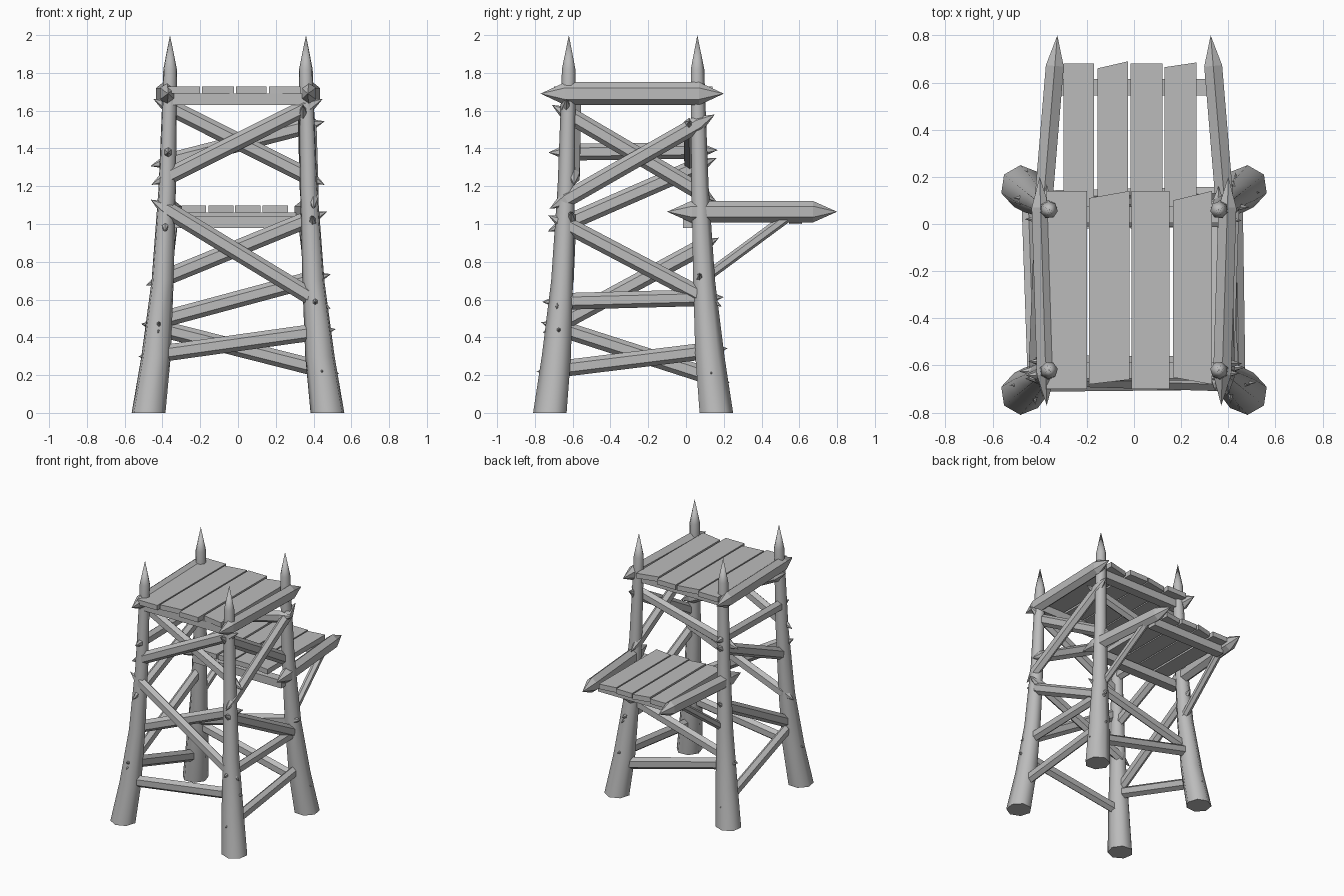
import bpy, bmesh, math
from mathutils import Vector

cube = bpy.data.objects.get("Cube")
if cube:
    bpy.data.objects.remove(cube, do_unlink=True)

# Single weathered grey for all timber
wood = bpy.data.materials.new("grey_wood")
wood.use_nodes = True
GREY = (0.5, 0.5, 0.5, 1)
wood.diffuse_color = GREY
wood.node_tree.nodes["Principled BSDF"].inputs["Base Color"].default_value = GREY


def finish(bm, name, smooth=0):
    bmesh.ops.recalc_face_normals(bm, faces=bm.faces)
    mesh = bpy.data.meshes.new(name)
    bm.to_mesh(mesh)
    bm.free()
    obj = bpy.data.objects.new(name, mesh)
    bpy.context.collection.objects.link(obj)
    mesh.materials.append(wood)
    if smooth:
        bpy.ops.object.select_all(action='DESELECT')
        obj.select_set(True)
        bpy.context.view_layer.objects.active = obj
        bpy.ops.object.shade_smooth_by_angle(angle=math.radians(smooth))
    return obj


def loft(bm, rings):
    """Skin a list of vertex rings; a one-vertex ring makes a point."""
    for a, b in zip(rings, rings[1:]):
        n = max(len(a), len(b))
        for i in range(n):
            j = (i + 1) % n
            if len(a) == 1:
                bm.faces.new((a[0], b[i], b[j]))
            elif len(b) == 1:
                bm.faces.new((a[i], a[j], b[0]))
            else:
                bm.faces.new((a[i], a[j], b[j], b[i]))
    for ring in (rings[0], rings[-1]):
        if len(ring) > 1:
            bm.faces.new(ring)


def log(name, start, end, width=0.06, height=0.08, tip=0.1, sides=6):
    """Straight timber between two points, sharpened at both ends."""
    start, end = Vector(start), Vector(end)
    d = end - start
    turn = d.to_track_quat('Z', 'Y')
    bm = bmesh.new()

    def ring(t):
        c = start + d.normalized() * t
        return [bm.verts.new(c + turn @ Vector((
            math.cos(math.tau * (i + 0.5) / sides) * width * 0.55,
            math.sin(math.tau * (i + 0.5) / sides) * height * 0.55, 0)))
            for i in range(sides)]

    if tip:
        loft(bm, [[bm.verts.new(start)], ring(tip), ring(d.length - tip),
                  [bm.verts.new(end)]])
    else:
        loft(bm, [ring(0), ring(d.length)])
    return finish(bm, name)


# Splayed corner posts: height, outward lean, radius
POST = [(0, 0.115, 0.092), (0.3, 0.075, 0.08), (0.7, 0.04, 0.06),
        (1.2, 0.015, 0.047), (1.7, 0.002, 0.039), (1.82, 0, 0.037), (2, 0, 0)]
HALF_X, FRONT, BACK = 0.36, -0.62, 0.06


def lean(z):
    for (z0, a, _), (z1, b, _) in zip(POST, POST[1:]):
        if z <= z1:
            return a + (b - a) * (z - z0) / (z1 - z0)
    return 0


def post(name, sx, y, sy):
    bm = bmesh.new()
    rings = []
    for z, out, r in POST:
        c = Vector((sx * (HALF_X + out), y + sy * out * 0.85, z))
        count = 7 if r else 1
        rings.append([bm.verts.new(c + Vector((
            sx * r * math.cos(math.tau * i / 7 + 0.6),
            sy * r * math.sin(math.tau * i / 7 + 0.6), 0)))
            for i in range(count)])
    loft(bm, rings)
    finish(bm, name, 58)


for side, sx in (("left", 1), ("right", -1)):
    post("front_post_" + side, sx, FRONT, -1)
    post("back_post_" + side, sx, BACK, 1)

# Braces across front and back: z at -x post, z at +x post, depth shift
FRONT_BRACES = [(1.25, 1.62, -0.01), (1.62, 1.25, 0.04), (1.08, 0.60, -0.02),
                (0.71, 1.03, 0.03), (0.31, 0.43, 0)]
BACK_BRACES = [(1.33, 1.52, -0.05), (0.49, 0.71, -0.02), (0.45, 0.23, 0)]
for label, y, sy, braces in (("front", FRONT, -1, FRONT_BRACES),
                             ("back", BACK, 1, BACK_BRACES)):
    for k, (za, zb, shift) in enumerate(braces):
        a = Vector((-HALF_X - lean(za), y + sy * lean(za) * 0.85 + shift, za))
        b = Vector((HALF_X + lean(zb), y + sy * lean(zb) * 0.85 + shift, zb))
        ext = (b - a).normalized() * 0.095
        log(f"{label}_brace_{k + 1}", a - ext, b + ext)

# Braces along the sides: z at front post, z at back post, outward shift
LEFT_BRACES = [(1.13, 1.53, 0.02), (1.58, 1.17, -0.02), (1.0, 0.61, 0.01),
               (0.59, 0.61, 0), (0.23, 0.33, 0)]
RIGHT_BRACES = [(1.38, 1.39, 0), (1.0, 1.31, 0), (0.47, 0.88, 0), (0.45, 0.19, 0)]
for label, sx, braces in (("left", 1, LEFT_BRACES), ("right", -1, RIGHT_BRACES)):
    for k, (za, zb, shift) in enumerate(braces):
        a = Vector((sx * (HALF_X + lean(za) + shift), FRONT - lean(za) * 0.85, za))
        b = Vector((sx * (HALF_X + lean(zb) + shift), BACK + lean(zb) * 0.85, zb))
        ext = (b - a).normalized() * 0.1
        log(f"{label}_side_brace_{k + 1}", a - ext, b + ext)

# Pointed rails beside both decks, and struts under the balcony
for side, sx in (("left", 1), ("right", -1)):
    log("upper_rail_" + side, (sx * 0.37, -0.77, 1.69), (sx * 0.40, 0.2, 1.69),
        0.08, 0.11, 0.13)
    log("balcony_rail_" + side, (sx * 0.40, -0.1, 1.065), (sx * 0.325, 0.8, 1.065),
        0.08, 0.105, 0.13)
    log("balcony_strut_" + side, (sx * 0.38, 0.08, 0.70), (sx * 0.34, 0.54, 1.04),
        0.05, 0.05, 0)


def board(name, x0, x1, front, back, z0, z1):
    """Flat board; front and back hold the y of the two corners."""
    bm = bmesh.new()
    rings = [[bm.verts.new((x, y, z)) for x, y in (
        (x0, front[0]), (x1, front[1]), (x1, back[1]), (x0, back[0]))]
        for z in (z0, z1)]
    loft(bm, rings)
    finish(bm, name)


# Cross beams carrying the decks
for name, y, z, half in (("upper_beam_front", FRONT, 1.63, 0.36),
                         ("upper_beam_back", BACK - 0.02, 1.63, 0.36),
                         ("balcony_beam_inner", 0.02, 0.98, 0.38),
                         ("balcony_beam_outer", 0.58, 1.0, 0.32)):
    board(name, -half, half, (y - 0.035,) * 2, (y + 0.035,) * 2, z, z + 0.06)

# Deck planks with roughly sawn ends
UPPER = [(-0.37, -0.20, (-0.70, -0.70), (0.14, 0.14)),
         (-0.19, -0.02, (-0.68, -0.66), (0.11, 0.14)),
         (-0.01, 0.15, (-0.70, -0.70), (0.14, 0.14)),
         (0.165, 0.33, (-0.65, -0.68), (0.10, 0.14))]
BALCONY = [(-0.30, -0.17, (-0.02, -0.02), (0.68, 0.68)),
           (-0.155, -0.025, (-0.02, 0.0), (0.66, 0.69)),
           (-0.015, 0.12, (-0.02, -0.02), (0.68, 0.68)),
           (0.13, 0.265, (0.0, -0.02), (0.665, 0.685))]
for label, planks, z in (("upper", UPPER, 1.69), ("balcony", BALCONY, 1.06)):
    for k, (x0, x1, front, back) in enumerate(planks):
        board(f"{label}_plank_{k + 1}", x0, x1, front, back, z, z + 0.038)
